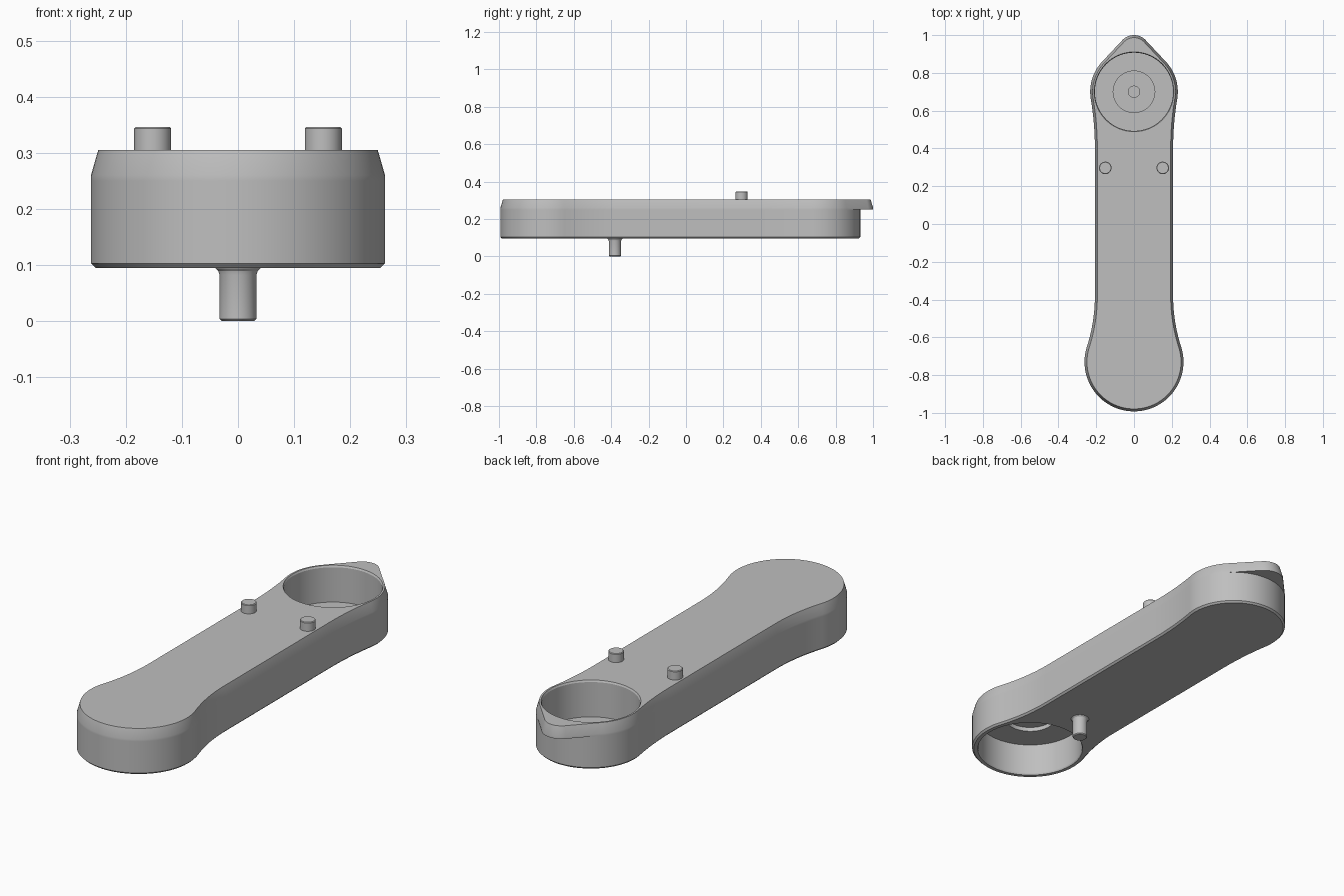
import bpy, bmesh, math
from mathutils import Vector

if "Cube" in bpy.data.objects:
    bpy.data.objects.remove(bpy.data.objects["Cube"])

grey = bpy.data.materials.new("plain_grey")
grey.use_nodes = True
grey.diffuse_color = (0.52, 0.52, 0.52, 1)
grey.node_tree.nodes["Principled BSDF"].inputs["Base Color"].default_value = (0.52, 0.52, 0.52, 1)

# Main dimensions
WAIST = 0.207
BIG_Y, BIG_R = -0.73, 0.262
SMALL_Y, SMALL_R = 0.70, 0.232
TIP_Y, TIP_R = 0.915, 0.085
BOTTOM, TOP = 0.095, 0.305


def make_object(name, bm):
    bmesh.ops.recalc_face_normals(bm, faces=bm.faces)
    mesh = bpy.data.meshes.new(name)
    bm.to_mesh(mesh)
    bm.free()
    mesh.materials.append(grey)
    obj = bpy.data.objects.new(name, mesh)
    bpy.context.collection.objects.link(obj)
    return obj


def smooth(obj):
    bpy.ops.object.select_all(action='DESELECT')
    obj.select_set(True)
    bpy.context.view_layer.objects.active = obj
    bpy.ops.object.shade_smooth_by_angle(angle=math.radians(22))


def loft(name, rings):
    """Skin a stack of closed rings and cap both ends."""
    bm = bmesh.new()
    loops = [[bm.verts.new(p) for p in ring] for ring in rings]
    n = len(loops[0])
    for a, b in zip(loops, loops[1:]):
        for i in range(n):
            j = (i + 1) % n
            bm.faces.new((a[i], a[j], b[j], b[i]))
    bm.faces.new(loops[0])
    bm.faces.new(loops[-1])
    bmesh.ops.remove_doubles(bm, verts=bm.verts, dist=1e-5)
    return make_object(name, bm)


def lathe(name, x, y, profile, sides=64):
    """Round part from (radius, height) pairs."""
    angles = [2 * math.pi * i / sides for i in range(sides)]
    return loft(name, [[(x + r * math.cos(a), y + r * math.sin(a), z) for a in angles]
                       for r, z in profile])


def arc(cx, cy, radius, start, end, steps):
    """Points with outward normals; a negative radius gives a hollow arc."""
    result = []
    for i in range(steps + 1):
        t = start + (end - start) * i / steps
        n = Vector((math.cos(t), math.sin(t)))
        result.append((Vector((cx, cy)) + n * radius, n))
    return result


def outline(z, inset, beak):
    """Arm outline: round ends blended into the waist, optionally with the beak."""
    def blend(r, d):
        hollow = (WAIST ** 2 + d ** 2 - r ** 2) / (2 * (r - WAIST))
        return hollow, math.asin(d / (r + hollow))
    r1, t1 = blend(BIG_R, 0.35)
    r2, t2 = blend(SMALL_R, 0.30)
    tangent = math.asin((SMALL_R - TIP_R) / (TIP_Y - SMALL_Y))
    half = arc(0, BIG_Y, BIG_R, -math.pi / 2, t1, 36)
    half += arc(WAIST + r1, BIG_Y + 0.35, -r1, t1, 0, 10)[1:]
    half += arc(WAIST + r2, SMALL_Y - 0.30, -r2, 0, -t2, 8)
    half += arc(0, SMALL_Y, SMALL_R, -t2, tangent, 18)[1:]
    cy, r = (TIP_Y, TIP_R) if beak else (SMALL_Y, SMALL_R)
    half += arc(0, cy, r, tangent, math.pi / 2, 16)
    pts = [p - n * inset for p, n in half]
    pts += [Vector((-p.x, p.y)) for p in reversed(pts[1:-1])]
    return [(p.x, p.y, z) for p in pts]


# Arm with an overhanging beak and tapered upper edge
arm = loft("arm_body", [
    outline(BOTTOM, 0.008, False),
    outline(BOTTOM + 0.008, 0, False),
    outline(0.25, 0, False),
    outline(0.25, 0, True),
    outline(0.26, 0, True),
    outline(TOP, 0.013, True)])

# Stepped round pockets: one open upward, one open downward
cutters = [
    lathe("upper_pocket_cutter", 0, SMALL_Y, [
        (0.03, 0.107), (0.03, 0.117), (0.11, 0.117), (0.11, 0.135),
        (0.207, 0.135), (0.207, 0.297), (0.211, TOP), (0.211, 0.4)], 96),
    lathe("lower_pocket_cutter", 0, BIG_Y, [
        (0.237, 0.0), (0.237, BOTTOM), (0.234, 0.102), (0.234, 0.25),
        (0.11, 0.25), (0.11, 0.27), (0.03, 0.27), (0.03, 0.28)], 96)]
for cutter in cutters:
    cutter.hide_render = True
    mod = arm.modifiers.new("pocket", 'BOOLEAN')
    mod.operation = 'DIFFERENCE'
    mod.solver = 'EXACT'
    mod.object = cutter
    bpy.context.view_layer.objects.active = arm
    bpy.ops.object.modifier_apply(modifier=mod.name)
    bpy.data.objects.remove(cutter)
smooth(arm)

# Two pins on top
for side, x in (("left", 0.152), ("right", -0.152)):
    smooth(lathe(side + "_top_pin", x, 0.297, [
        (0.033, TOP - 0.01), (0.033, 0.343), (0.030, 0.346)], 40))

# Single pin underneath, flared at its root
smooth(lathe("bottom_pin", 0, -0.38, [
    (0.029, 0), (0.033, 0.004), (0.033, 0.082), (0.035, 0.089),
    (0.040, 0.094), (0.042, BOTTOM + 0.005)], 40))
